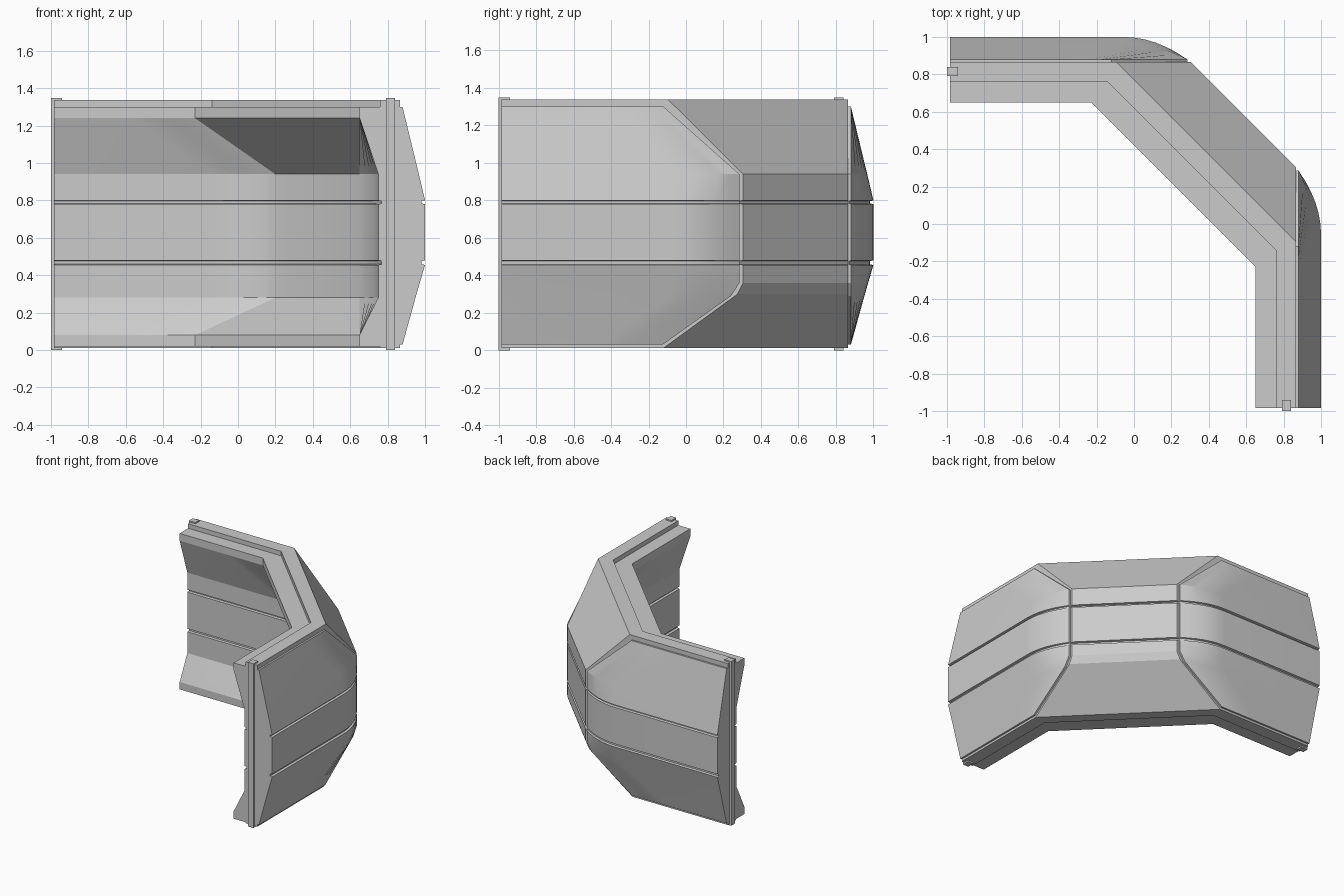
import bpy, bmesh, math

if "Cube" in bpy.data.objects:
    bpy.data.objects.remove(bpy.data.objects["Cube"])

END = -0.985              # free end of each arm
BEND = 0.34               # length of the curved part next to the corner seam
STEPS = 6
GROOVES = [(0.455, 0.48), (0.78, 0.80)]


def finish(name, bm):
    bmesh.ops.recalc_face_normals(bm, faces=bm.faces)
    me = bpy.data.meshes.new(name)
    bm.to_mesh(me)
    bm.free()
    ob = bpy.data.objects.new(name, me)
    bpy.context.collection.objects.link(ob)
    bpy.ops.object.select_all(action='DESELECT')
    ob.select_set(True)
    bpy.context.view_layer.objects.active = ob
    bpy.ops.object.shade_smooth_by_angle(angle=math.radians(17))
    return ob


def add_grid(bm, columns, closed):
    cols = [[bm.verts.new(p) for p in c] for c in columns]
    n = len(cols[0])
    for a, b in zip(cols, cols[1:]):
        for i in range(n if closed else n - 1):
            j = (i + 1) % n
            bm.faces.new((a[i], a[j], b[j], b[i]))
    return cols


def arm_row(z, y0, ye, xe):
    """Points of one row: straight from the arm end, then curving to the seam."""
    row = [(END, y0, z)]
    for k in range(STEPS + 1):
        t = k / STEPS
        row.append((xe - BEND * (1 - t), y0 + (ye - y0) * t * t, z))
    return row


def swap(p):
    return (p[1], p[0], p[2])


# Wall core: rows of (z, arm depth, seam depth, diagonal x+y)
G = 0.018
inner = [(0.02, 0.65, 0.65, 0.42), (0.08, 0.65, 0.65, 0.42), (0.28, 0.75, 0.65, 0.85)]
for lo, hi in GROOVES:
    inner += [(lo, 0.75, 0.65, 0.85), (lo + .004, 0.75 + G, 0.65 + G, 0.85 + 1.4 * G),
              (hi - .004, 0.75 + G, 0.65 + G, 0.85 + 1.4 * G), (hi, 0.75, 0.65, 0.85)]
inner += [(0.94, 0.75, 0.65, 0.85), (1.24, 0.65, 0.65, 0.42), (1.30, 0.65, 0.65, 0.42)]
top = [(1.30, 0.76, 0.76, 0.62), (1.337, 0.76, 0.76, 0.62)]
outer = [(0.012, 0.865, 0.865, 0.745), (0.30, 0.865, 0.865, 1.14), (0.36, 0.865, 0.865, 1.17)]
for lo, hi in GROOVES:
    outer += [(lo, 0.865, 0.865, 1.17), (lo + .004, 0.865, 0.865, 1.17 - 1.4 * G),
              (hi - .004, 0.865, 0.865, 1.17 - 1.4 * G), (hi, 0.865, 0.865, 1.17)]
outer += [(0.94, 0.865, 0.865, 1.17), (1.337, 0.865, 0.865, 0.77)]
bottom = [(0.012, 0.76, 0.76, 0.62), (0.02, 0.76, 0.76, 0.62)]
loop = inner + top + outer[::-1] + bottom
rows = [arm_row(z, y0, ye, s - ye) for z, y0, ye, s in loop]
half = [list(c) for c in zip(*rows)]
columns = half + [[swap(p) for p in c] for c in half[::-1]]
bm = bmesh.new()
cols = add_grid(bm, columns, True)
bm.faces.new(cols[0])
bm.faces.new(cols[-1])
finish("wall_core", bm)

# Outer panels, one per arm: rows of (z, face depth, depth at seam, seam x)
panel = [(0.03, 0.88, 0.88, -0.125), (0.29, 0.952, 0.88, 0.24), (0.36, 0.972, 0.88, 0.285)]
for lo, hi in GROOVES:
    panel += [(lo, 1.0, 0.88, 0.285), (lo + .004, 1 - G, 0.87, 0.285),
              (hi - .004, 1 - G, 0.87, 0.285), (hi, 1.0, 0.88, 0.285)]
panel += [(0.94, 0.967, 0.88, 0.285), (1.30, 0.88, 0.88, -0.12)]


def back(pts):
    return [(x, 0.865, z) for x, y, z in pts]


rows = [arm_row(*r) for r in panel]
rows = [back(rows[0])] + rows + [back(rows[-1])]      # top and bottom skirts
cols = [list(c) for c in zip(*rows)]
cols = [back(cols[0])] + cols + [back(cols[-1])]      # end skirts
for name, f in (("outer_panel_back", lambda p: p), ("outer_panel_right", swap)):
    bm = bmesh.new()
    add_grid(bm, [[f(p) for p in c] for c in cols], False)
    bmesh.ops.remove_doubles(bm, verts=bm.verts, dist=1e-5)
    finish(name, bm)

# Connector tongues on the two free ends
for name, f in (("end_tongue_left", lambda p: p), ("end_tongue_front", swap)):
    bm = bmesh.new()
    bmesh.ops.create_cube(bm, size=1)
    for v in bm.verts:
        v.co = f((-0.97 + 0.06 * v.co.x, 0.815 + 0.05 * v.co.y, 0.674 + 1.348 * v.co.z))
    finish(name, bm)
